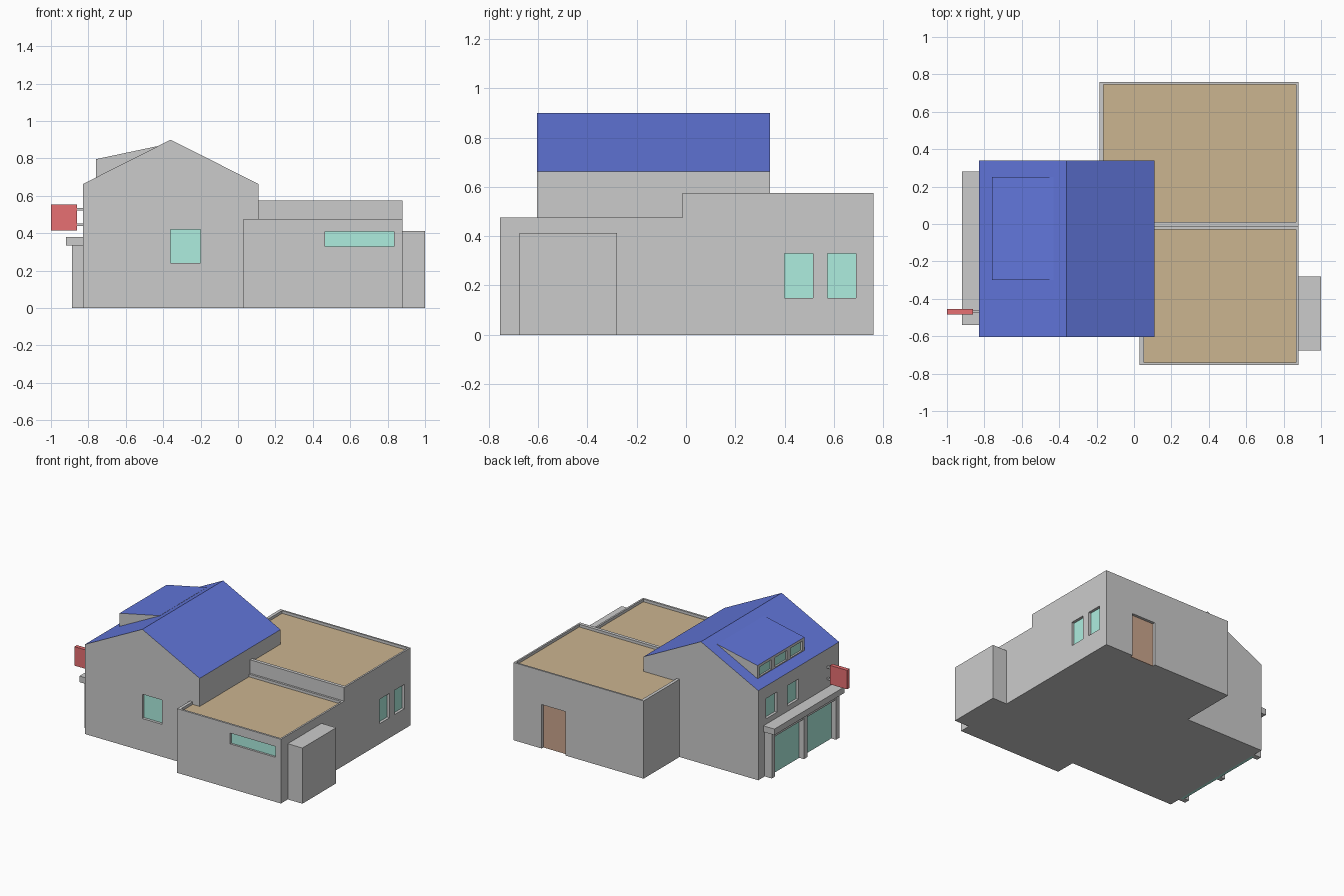
import bpy, bmesh

if "Cube" in bpy.data.objects:
    bpy.data.objects.remove(bpy.data.objects["Cube"])


def material(name, r, g, b):
    m = bpy.data.materials.new(name)
    m.diffuse_color = (r, g, b, 1)
    m.use_nodes = True
    m.node_tree.nodes["Principled BSDF"].inputs["Base Color"].default_value = m.diffuse_color
    return m


blue = material("roof_blue", 0.12, 0.18, 0.7)
tan = material("flat_roof_tan", 0.6, 0.46, 0.28)
glass = material("glass_green", 0.42, 0.85, 0.74)
wood = material("door_brown", 0.6, 0.38, 0.27)
red = material("sign_red", 0.8, 0.16, 0.17)
light = material("light_wall", 0.8, 0.8, 0.8)
dark = material("dark_wall", 0.53, 0.53, 0.53)


def prism(name, profile, y0, y1, mats):
    """Extrude an x-z profile along y; upward sloping faces get the second material."""
    bm = bmesh.new()
    face = bm.faces.new([bm.verts.new((x, y0, z)) for x, z in profile])
    new = bmesh.ops.extrude_face_region(bm, geom=[face])["geom"]
    bmesh.ops.translate(bm, vec=(0, y1 - y0, 0),
                        verts=[v for v in new if isinstance(v, bmesh.types.BMVert)])
    bmesh.ops.recalc_face_normals(bm, faces=bm.faces)
    if len(mats) > 1:
        for f in bm.faces:
            f.material_index = int(f.normal.z > 0.1)
    mesh = bpy.data.meshes.new(name)
    bm.to_mesh(mesh)
    bm.free()
    for m in mats:
        mesh.materials.append(m)
    ob = bpy.data.objects.new(name, mesh)
    bpy.context.collection.objects.link(ob)
    return ob


def box(name, x, y, z, mat=dark):
    return prism(name, [(x[0], z[0]), (x[1], z[0]), (x[1], z[1]), (x[0], z[1])], *y, [mat])


def opening(target, name, bounds, axis, side, mat):
    """Cut a recess and close its inner end with a thin panel."""
    cut = [list(b) for b in bounds]
    panel = [list(b) for b in bounds]
    if side > 0:
        cut[axis][1] += 0.04
        panel[axis][1] = panel[axis][0] + 0.005
    else:
        cut[axis][0] -= 0.04
        panel[axis][0] = panel[axis][1] - 0.005
    cutter = box("cutter", *cut, mat=target.data.materials[0])
    cutter.hide_render = True
    mod = target.modifiers.new("recess", 'BOOLEAN')
    mod.operation = 'DIFFERENCE'
    mod.solver = 'EXACT'
    mod.object = cutter
    bpy.context.view_layer.objects.active = target
    bpy.ops.object.modifier_apply(modifier=mod.name)
    bpy.data.objects.remove(cutter)
    box(name, *panel, mat=mat)


# Gabled house with blue roof
house = prism("gabled_house", [(-0.83, 0), (0.11, 0), (0.11, 0.663), (-0.36, 0.9), (-0.83, 0.663)],
              -0.605, 0.34, [light, blue])
opening(house, "house_front_window", [(-0.36, -0.20), (-0.605, -0.58), (0.24, 0.42)], 1, -1, glass)
for i, y in enumerate((-0.13, 0.12)):
    opening(house, f"upper_window_{i}", [(-0.83, -0.805), (y, y + 0.13), (0.42, 0.57)], 0, -1, glass)

# Shed dormer with a strip of windows
dormer = prism("dormer", [(-0.76, 0.68), (-0.43, 0.85), (-0.43, 0.866), (-0.76, 0.796)],
               -0.30, 0.25, [light, blue])
for i in range(3):
    y = -0.275 + i * 0.18
    opening(dormer, f"dormer_window_{i}", [(-0.76, -0.742), (y, y + 0.14), (0.706, 0.776)], 0, -1, glass)

# Flat-roofed wings with parapets
front = box("front_wing", (0.03, 0.88), (-0.755, -0.015), (0, 0.475))
opening(front, "front_flat_roof", [(0.053, 0.867), (-0.74, -0.03), (0.45, 0.475)], 2, 1, tan)
opening(front, "strip_window", [(0.465, 0.835), (-0.755, -0.735), (0.33, 0.41)], 1, -1, glass)
rear = box("rear_wing", (-0.185, 0.88), (-0.015, 0.76), (0, 0.575))
opening(rear, "rear_flat_roof", [(-0.162, 0.867), (0.01, 0.747), (0.55, 0.575)], 2, 1, tan)
for i, y in enumerate((0.40, 0.575)):
    opening(rear, f"side_window_{i}", [(0.855, 0.88), (y, y + 0.115), (0.15, 0.33)], 0, 1, glass)
opening(rear, "back_door", [(0.455, 0.65), (0.735, 0.76), (0, 0.325)], 1, 1, wood)

# Side block on the right wall
box("side_block", (0.88, 1.0), (-0.675, -0.28), (0, 0.412))

# Shopfront on the left wall
box("shop_canopy", (-0.92, -0.83), (-0.54, 0.28), (0.335, 0.38))
box("shop_fascia", (-0.88, -0.83), (-0.52, 0.26), (0.29, 0.335))
box("shop_glass", (-0.85, -0.83), (-0.50, 0.24), (0, 0.29), glass)
for i, y in enumerate((-0.505, -0.13, 0.245)):
    box(f"shop_post_{i}", (-0.888, -0.83), (y - 0.02, y + 0.02), (0, 0.335))

# Hanging sign on two brackets
box("hanging_sign", (-1.0, -0.86), (-0.485, -0.455), (0.415, 0.555), red)
for i, z in enumerate((0.438, 0.523)):
    box(f"sign_bracket_{i}", (-0.86, -0.83), (-0.477, -0.463), (z, z + 0.013))
